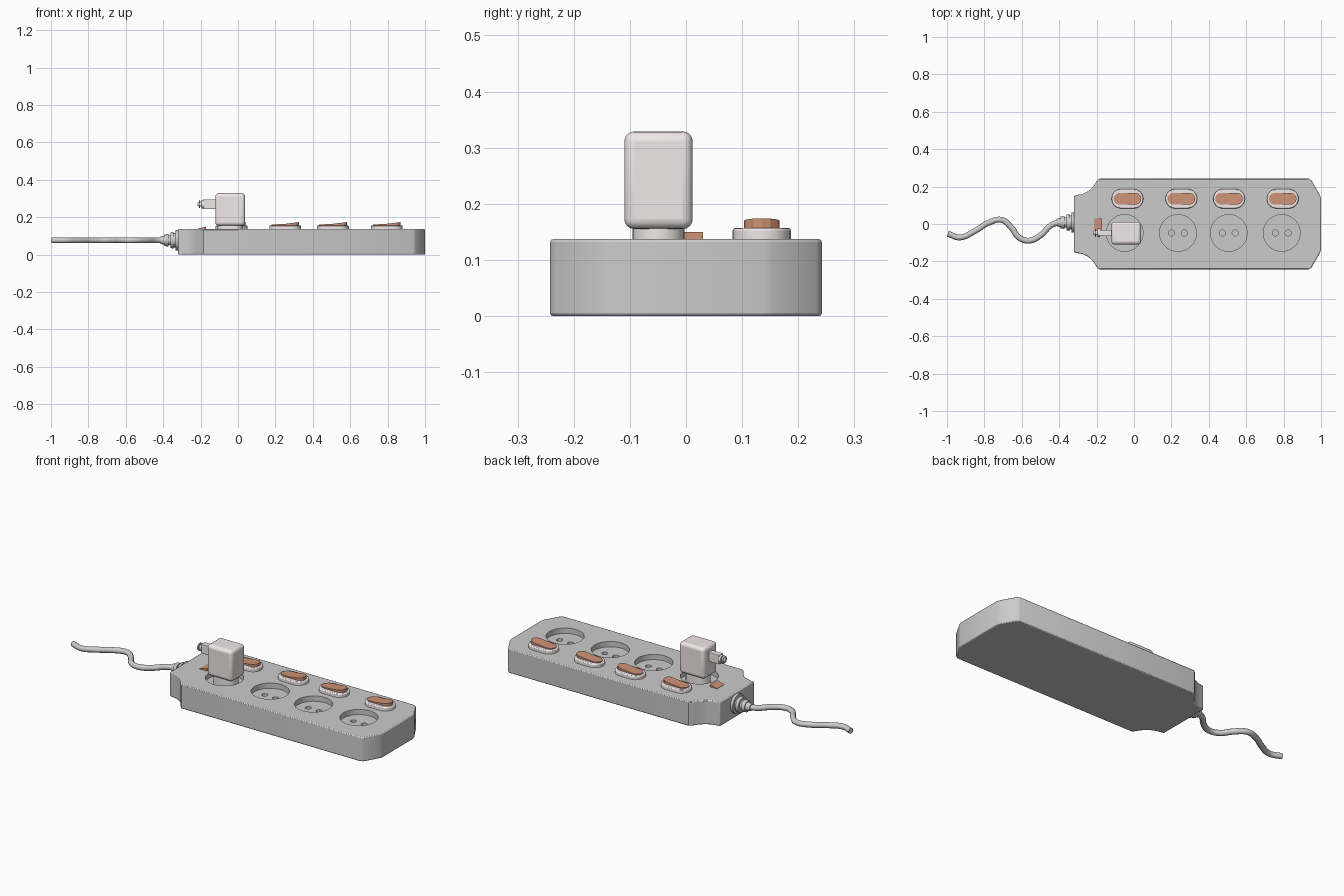
import bpy, bmesh, math
from mathutils import Vector, Matrix

if "Cube" in bpy.data.objects:
    bpy.data.objects.remove(bpy.data.objects["Cube"])


def material(name, rgb):
    m = bpy.data.materials.new(name)
    m.diffuse_color = (*rgb, 1)
    m.use_nodes = True
    m.node_tree.nodes["Principled BSDF"].inputs["Base Color"].default_value = m.diffuse_color
    return m


BROWN = material("brown_plastic", (0.62, 0.29, 0.18))
PALE = material("pale_plastic", (0.88, 0.81, 0.81))


def finish(name, bm, mat=None, bevel=0, seg=2):
    bmesh.ops.recalc_face_normals(bm, faces=bm.faces)
    me = bpy.data.meshes.new(name)
    bm.to_mesh(me)
    bm.free()
    ob = bpy.data.objects.new(name, me)
    bpy.context.collection.objects.link(ob)
    if mat:
        me.materials.append(mat)
    if bevel:
        b = ob.modifiers.new("bevel", "BEVEL")
        b.width, b.segments, b.limit_method = bevel, seg, "ANGLE"
        b.angle_limit = math.radians(50)
    return ob


def smooth(ob, angle=35):
    bpy.ops.object.select_all(action="DESELECT")
    bpy.context.view_layer.objects.active = ob
    ob.select_set(True)
    bpy.ops.object.shade_smooth_by_angle(angle=math.radians(angle))
    return ob


def add_prism(bm, pts, vec):
    """Extrude a closed 3D polygon along vec."""
    f = bm.faces.new([bm.verts.new(p) for p in pts])
    r = bmesh.ops.extrude_face_region(bm, geom=[f])
    bmesh.ops.translate(bm, vec=vec, verts=[v for v in r["geom"] if isinstance(v, bmesh.types.BMVert)])


def prism(name, pts, vec, **kw):
    bm = bmesh.new()
    add_prism(bm, pts, vec)
    return finish(name, bm, **kw)


def box(name, lo, hi, **kw):
    pts = [(lo[0], lo[1], lo[2]), (hi[0], lo[1], lo[2]), (hi[0], hi[1], lo[2]), (lo[0], hi[1], lo[2])]
    return prism(name, pts, (0, 0, hi[2] - lo[2]), **kw)


def stadium(cx, cy, hx, hy, z, n=12):
    """Capsule outline, long in x."""
    pts = []
    for side in (1, -1):
        for i in range(n + 1):
            a = math.pi * i / n - math.pi / 2
            pts.append((cx + side * (hx - hy + hy * math.cos(a)), cy + side * hy * math.sin(a), z))
    return pts


def circle(cx, cy, r, z, n):
    return [(cx + r * math.cos(2 * math.pi * i / n), cy + r * math.sin(2 * math.pi * i / n), z) for i in range(n)]


def lathe_x(name, profile, y, z, n=24, **kw):
    """Revolve (x, radius) pairs about an axis parallel to x."""
    bm = bmesh.new()
    rings = [[bm.verts.new((x, y + r * math.cos(2 * math.pi * i / n), z + r * math.sin(2 * math.pi * i / n)))
              for i in range(n)] for x, r in profile]
    for a, b in zip(rings, rings[1:]):
        for i in range(n):
            bm.faces.new((a[i], a[(i + 1) % n], b[(i + 1) % n], b[i]))
    bm.faces.new(rings[0])
    bm.faces.new(rings[-1])
    return smooth(finish(name, bm, **kw))


# Body: tapered cord end, chamfered far end
TOP = 0.137
FLOOR = 0.107
half = [(-0.32, 0.152), (-0.275, 0.161), (-0.245, 0.175), (-0.217, 0.202), (-0.198, 0.232), (-0.185, 0.242),
        (0.935, 0.242), (0.95, 0.232), (0.994, 0.155), (1.0, 0.138)]
outline = [(x, y, 0) for x, y in half] + [(x, -y, 0) for x, y in reversed(half)]
body = prism("strip_body", outline, (0, 0, TOP), bevel=0.005)

# Socket recesses and pin holes cut from the top
SOCKETS = (-0.05, 0.235, 0.507, 0.79)
for label, tools in (
    ("recess_cutter", [(x, -0.048, 0.098, FLOOR, 48) for x in SOCKETS]),
    ("pin_hole_cutter", [(x + dx, -0.048, 0.016, 0.06, 20) for x in SOCKETS for dx in (-0.034, 0.034)]),
):
    bm = bmesh.new()
    for t in tools:
        add_prism(bm, circle(*t), (0, 0, 0.2 - t[3]))
    cutter = finish(label, bm)
    cutter.hide_render = True
    cutter.hide_set(True)
    mod = body.modifiers.new(label, "BOOLEAN")
    mod.object, mod.operation, mod.solver = cutter, "DIFFERENCE", "EXACT"
smooth(body)

# Rocker switches on oval collars
for k, x in enumerate((-0.035, 0.253, 0.508, 0.795), 1):
    y = 0.135
    smooth(prism(f"switch_collar_{k}", stadium(x, y, 0.085, 0.052, TOP - 0.005), (0, 0, 0.025),
                 mat=PALE, bevel=0.005))
    bm = bmesh.new()
    add_prism(bm, stadium(x, y, 0.074, 0.032, 0.145, 6), (0, 0, 0.027))
    bmesh.ops.bisect_plane(bm, geom=bm.verts[:] + bm.edges[:] + bm.faces[:],
                           plane_co=(x, y, 0), plane_no=(1, 0, 0))
    for v in bm.verts:
        if v.co.z > 0.15:
            d = (v.co.x - x) / 0.074
            v.co.z = 0.165 + (0.009 * d if d > 0 else 0.004 * d)
    finish(f"switch_rocker_{k}", bm, mat=BROWN)

# Small wedge-shaped main switch
prism("main_switch", [(-0.215, -0.035, 0.12), (-0.17, -0.035, 0.12), (-0.17, -0.035, 0.15), (-0.215, -0.035, 0.139)],
      (0, 0.065, 0), mat=BROWN)

# Charger: plug neck, pins and rounded housing
smooth(prism("charger_neck", stadium(-0.042, -0.049, 0.068, 0.046, FLOOR), (0, 0, 0.06), mat=PALE))
for i, dx in enumerate((-0.034, 0.034), 1):
    prism(f"charger_pin_{i}", circle(-0.05 + dx, -0.048, 0.012, 0.065, 16), (0, 0, 0.06))
smooth(box("charger_housing", (-0.121, -0.11, 0.155), (0.038, 0.012, 0.329), mat=PALE, bevel=0.018, seg=4), 40)

# Charger lead connector with strain relief
box("lead_plug", (-0.187, -0.064, 0.244), (-0.115, -0.031, 0.296), mat=PALE, bevel=0.003)
lathe_x("lead_relief", [(-0.216, 0.009), (-0.209, 0.013), (-0.209, 0.02), (-0.202, 0.022), (-0.202, 0.013),
                        (-0.196, 0.013), (-0.196, 0.022), (-0.183, 0.024)], -0.047, 0.27, 16, mat=PALE)

# Mains cord strain relief: stepped rings
lathe_x("cord_relief", [(-0.415, 0.019), (-0.392, 0.025), (-0.392, 0.031), (-0.372, 0.034), (-0.372, 0.026),
                        (-0.36, 0.027), (-0.36, 0.042), (-0.345, 0.045), (-0.345, 0.038),
                        (-0.335, 0.038), (-0.335, 0.054), (-0.315, 0.054)], 0.008, 0.077)

# Mains cord: wavy tube
path = [(-0.995, -0.052), (-0.93, -0.072), (-0.855, -0.04), (-0.78, 0.005), (-0.708, 0.022), (-0.655, -0.02),
        (-0.615, -0.072), (-0.56, -0.089), (-0.495, -0.057), (-0.445, -0.008), (-0.405, 0.007), (-0.36, 0.008)]
cu = bpy.data.curves.new("mains_cord", "CURVE")
cu.dimensions = "3D"
cu.bevel_depth, cu.bevel_resolution, cu.resolution_u, cu.use_fill_caps = 0.0155, 3, 6, True
sp = cu.splines.new("BEZIER")
sp.bezier_points.add(len(path) - 1)
for p, (x, y) in zip(sp.bezier_points, path):
    p.co = (x, y, 0.077)
    p.handle_left_type = p.handle_right_type = "AUTO"
cord = bpy.data.objects.new("mains_cord", cu)
bpy.context.collection.objects.link(cord)
